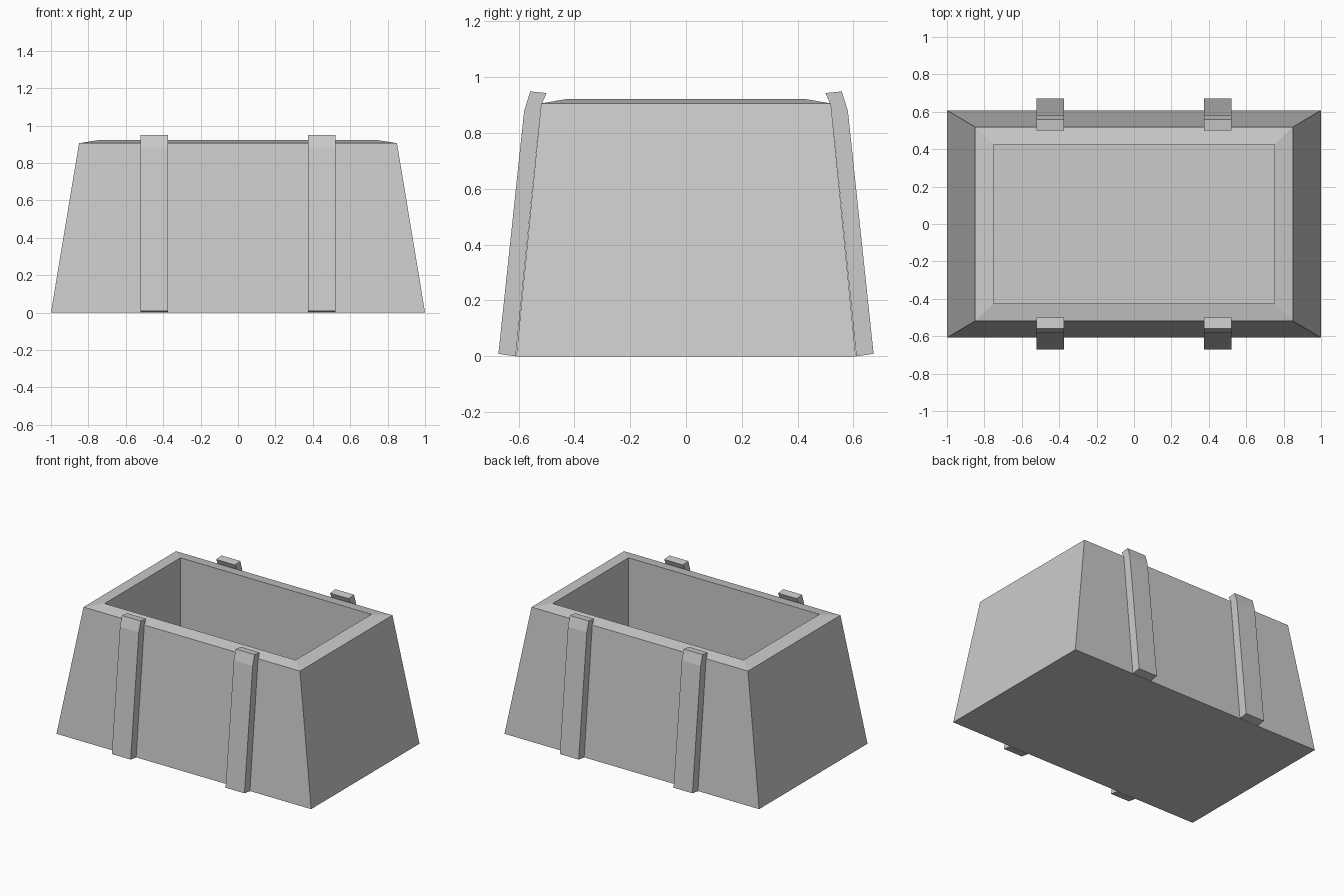
import bpy, bmesh

if "Cube" in bpy.data.objects:
    bpy.data.objects.remove(bpy.data.objects["Cube"])


def mesh_object(name, bm):
    bmesh.ops.recalc_face_normals(bm, faces=bm.faces)
    mesh = bpy.data.meshes.new(name)
    bm.to_mesh(mesh)
    bm.free()
    obj = bpy.data.objects.new(name, mesh)
    bpy.context.collection.objects.link(obj)
    return obj


def loft(name, rings):
    """Join matching rings of points with quads and cap both ends."""
    bm = bmesh.new()
    loops = [[bm.verts.new(p) for p in ring] for ring in rings]
    for a, b in zip(loops, loops[1:]):
        n = len(a)
        for i in range(n):
            j = (i + 1) % n
            bm.faces.new((a[i], a[j], b[j], b[i]))
    bm.faces.new(loops[0])
    bm.faces.new(loops[-1])
    return mesh_object(name, bm)


def rectangle(x, y, z):
    return [(-x, -y, z), (x, -y, z), (x, y, z), (-x, y, z)]


# Tapered trough: base, outer rim, raised inner rim, inside floor
loft("trough_body", [
    rectangle(1.0, 0.608, 0.0),
    rectangle(0.85, 0.519, 0.906),
    rectangle(0.75, 0.425, 0.922),
    rectangle(0.75, 0.425, 0.10),
])

# Straps: side profile (y, z) that follows the wall and bends in at the top
profile = [(0.61, 0.0), (0.672, 0.009), (0.58, 0.878),
           (0.558, 0.949), (0.50, 0.943), (0.52, 0.895)]
half_width = 0.074
for side, side_name in ((-1, "front"), (1, "back")):
    for cx, end_name in ((-0.447, "left"), (0.447, "right")):
        loft(f"{side_name}_{end_name}_strap", [
            [(x, side * y, z) for y, z in profile]
            for x in (cx - half_width, cx + half_width)
        ])
